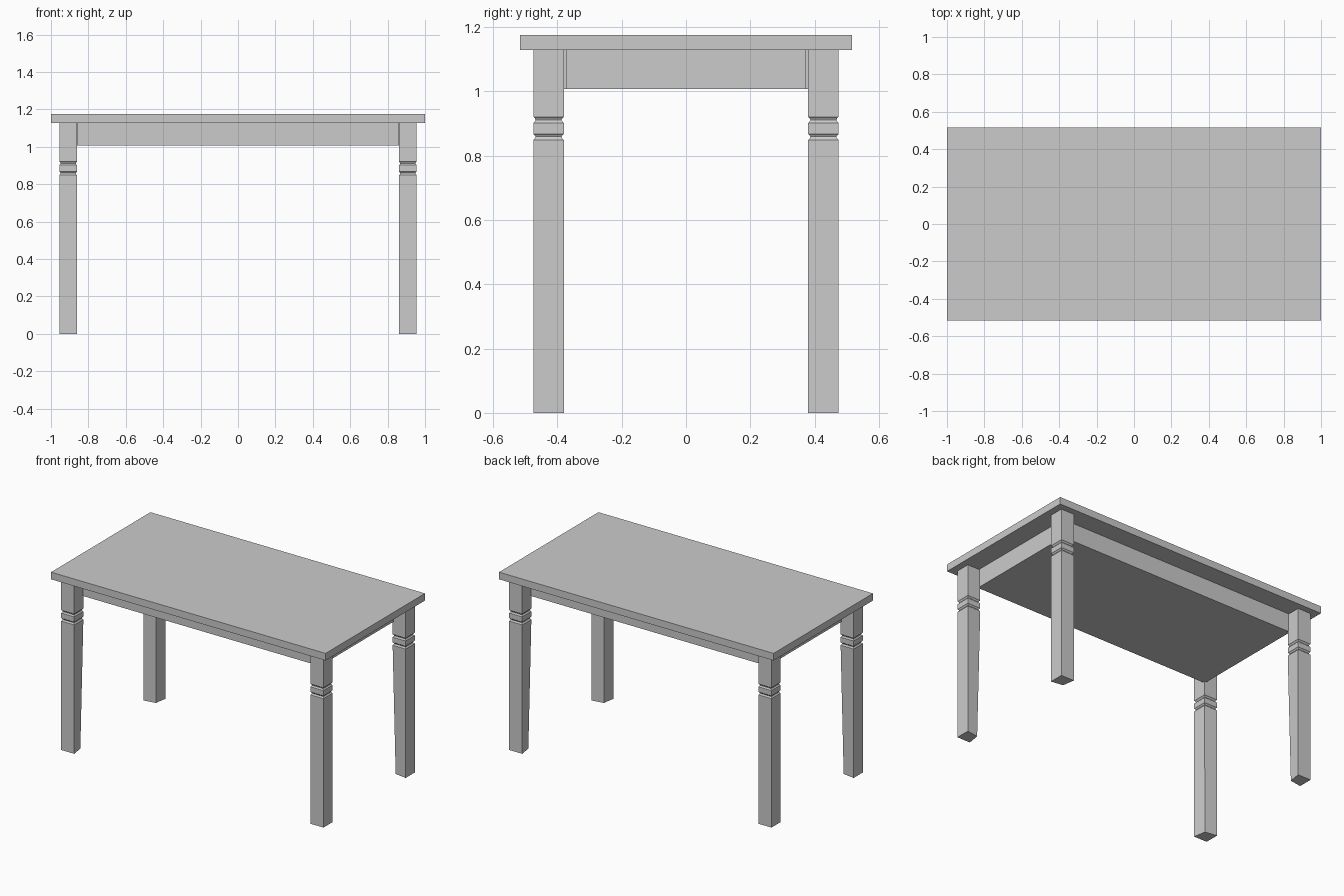
import bpy, bmesh

if "Cube" in bpy.data.objects:
    bpy.data.objects.remove(bpy.data.objects["Cube"])


def finish(name, bm):
    bmesh.ops.recalc_face_normals(bm, faces=bm.faces)
    mesh = bpy.data.meshes.new(name)
    bm.to_mesh(mesh)
    bm.free()
    obj = bpy.data.objects.new(name, mesh)
    bpy.context.collection.objects.link(obj)
    return obj


def box(name, hx, hy, z0, z1):
    bm = bmesh.new()
    bmesh.ops.create_cube(bm, size=1)
    for v in bm.verts:
        v.co = (v.co.x * 2 * hx, v.co.y * 2 * hy, z0 + (v.co.z + 0.5) * (z1 - z0))
    return finish(name, bm)


# Square leg: (height, inset of the faces, extra shift of the inner corner)
HALF, CX, CY = 0.0475, 0.908, 0.4275
LEG = [(0.0, 0, 0.013), (0.849, 0, 0),
       (0.854, 0.005, 0), (0.859, 0.007, 0), (0.864, 0.004, 0), (0.868, 0, 0),
       (0.902, 0, 0), (0.906, 0.004, 0), (0.911, 0.007, 0), (0.916, 0.005, 0),
       (0.921, 0, 0), (1.128, 0, 0)]


def leg(name, sx, sy):
    bm = bmesh.new()
    rings = []
    for z, inset, taper in LEG:
        h = HALF - inset
        ring = []
        for a, b in ((-1, -1), (1, -1), (1, 1), (-1, 1)):
            t = taper if (a, b) == (-1, -1) else 0
            ring.append(bm.verts.new((sx * (CX + a * h + t), sy * (CY + b * h + t), z)))
        rings.append(ring)
    for lo, hi in zip(rings, rings[1:]):
        for i in range(4):
            j = (i + 1) % 4
            bm.faces.new((lo[i], lo[j], hi[j], hi[i]))
    bm.faces.new(rings[0])
    bm.faces.new(rings[-1])
    return finish(name, bm)


# Table top
box("table_top", 1.0, 0.517, 1.128, 1.175)

# Closed apron under the top, with end pieces standing slightly proud
box("long_apron", 0.857, 0.39, 1.008, 1.128)
box("end_apron", 0.87, 0.374, 1.008, 1.128)

# Four legs
for sy, depth in ((-1, "front"), (1, "back")):
    for sx, side in ((-1, "left"), (1, "right")):
        leg(f"{depth}_{side}_leg", sx, sy)
